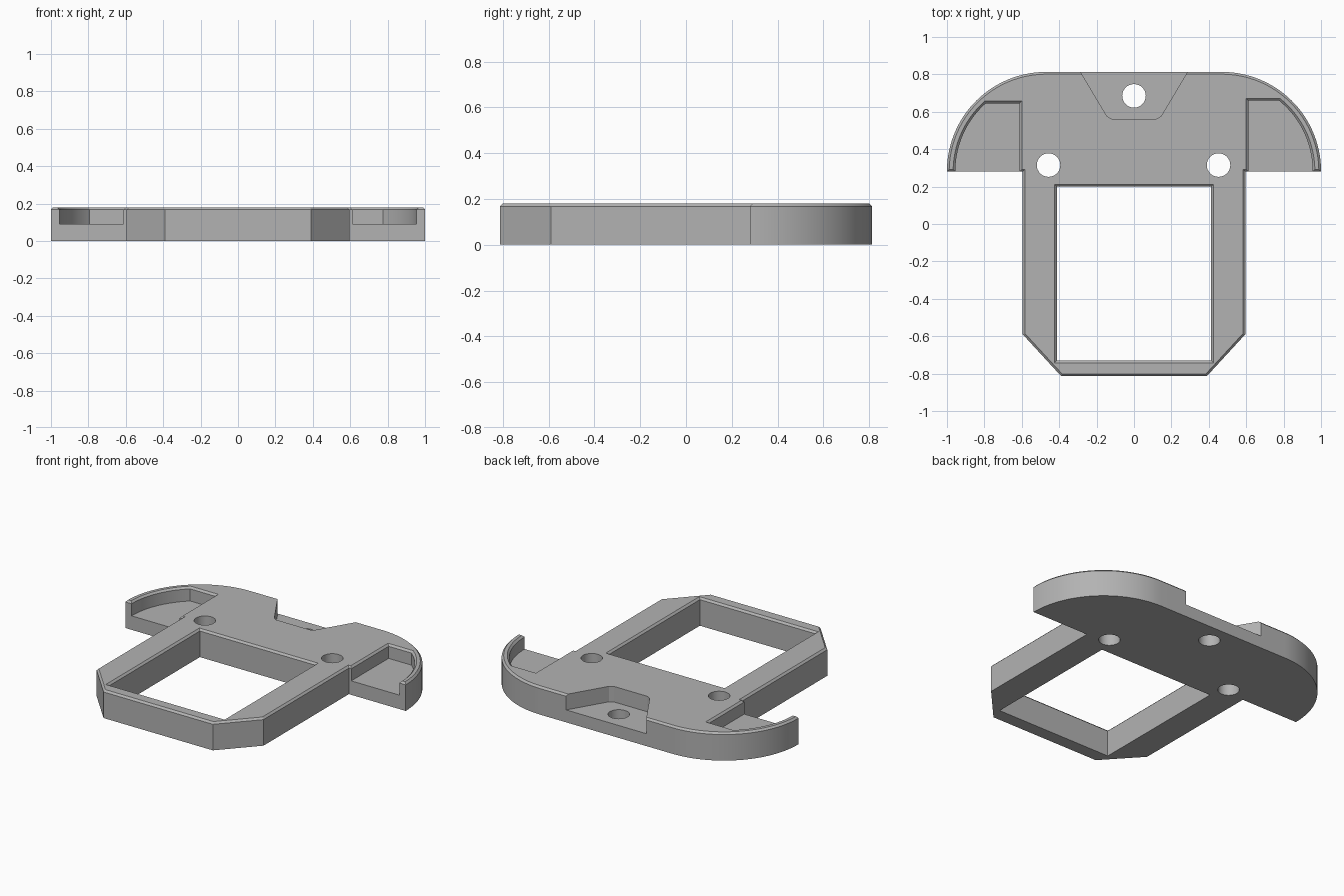
import bpy
import bmesh
from math import sin, cos, pi, radians, asin
from mathutils import Vector

cube = bpy.data.objects.get("Cube")
if cube:
    bpy.data.objects.remove(cube, do_unlink=True)

TOP = 0.18       # plate thickness
FLOOR = 0.09     # height of the recess floors
EDGE = 0.012     # chamfer size

grey = bpy.data.materials.new("plain grey")
grey.use_nodes = True
COLOUR = (0.45, 0.45, 0.45, 1)
grey.diffuse_color = COLOUR
grey.node_tree.nodes["Principled BSDF"].inputs["Base Color"].default_value = COLOUR


def arc(cx, cy, r, start, end, steps):
    return [(cx + r * cos(start + (end - start) * i / steps),
             cy + r * sin(start + (end - start) * i / steps)) for i in range(steps + 1)]


def mirror(points):
    return [(-x, y) for x, y in reversed(points)]


def grow(points, d):
    """Offset a counter-clockwise outline outwards by d with mitred corners."""
    out = []
    for i, p in enumerate(points):
        a, b, c = Vector(points[i - 1]), Vector(p), Vector(points[(i + 1) % len(points)])
        u, v = (b - a).normalized(), (c - b).normalized()
        n1, n2 = Vector((u.y, -u.x)), Vector((v.y, -v.x))
        out.append(b + (n1 + n2) * d / (1 + n1.dot(n2)))
    return out


def loft(name, points, levels):
    """Solid through the outline at each (height, offset) level."""
    bm = bmesh.new()
    rings = [[bm.verts.new((x, y, z)) for x, y in grow(points, d)] for z, d in levels]
    for low, high in zip(rings, rings[1:]):
        for i in range(len(points)):
            j = (i + 1) % len(points)
            bm.faces.new((low[i], low[j], high[j], high[i]))
    bm.faces.new(list(reversed(rings[0])))
    bm.faces.new(rings[-1])
    mesh = bpy.data.meshes.new(name)
    bm.to_mesh(mesh)
    bm.free()
    mesh.materials.append(grey)
    obj = bpy.data.objects.new(name, mesh)
    bpy.context.collection.objects.link(obj)
    return obj


def flared(name, points, base):
    """Cutter that leaves a chamfer on the top edge."""
    return loft(name, points, [(base, 0), (TOP - EDGE, 0), (TOP, EDGE), (TOP + 0.05, EDGE)])


def straight(name, points, base):
    return loft(name, points, [(base, 0), (TOP + 0.1, 0)])


# T-shaped plate with rounded shoulders and clipped front corners
half = [(0.39, -0.813), (0.595, -0.59), (0.595, 0.28), (1, 0.28)]
half += arc(0.47, 0.283, 0.53, 0.02, pi / 2, 32)
plate = loft("mounting_plate", half + mirror(half),
             [(0, 0), (TOP - EDGE, 0), (TOP, -EDGE)])

# Window in the stem
cutters = [flared("window_cutter",
                  [(-0.412, -0.73), (0.412, -0.73), (0.412, 0.2), (-0.412, 0.2)], -0.1)]


# Shoulder recesses, open towards the front
def recess(back):
    r, cy = 0.485, 0.283
    return [(0.612, 0.2), (0.955, 0.2)] + arc(0.47, cy, r, 0, asin((back - cy) / r), 20) \
        + [(0.612, back)]


cutters.append(flared("left_recess_cutter", recess(0.66), FLOOR))
cutters.append(flared("right_recess_cutter", mirror(recess(0.645)), FLOOR))

# Tapered notch in the back edge
side = [(0.12, 0.562), (0.145, 0.577), (0.28, 0.803), (0.31, 0.855)]
cutters.append(straight("notch_cutter", side + mirror(side), FLOOR - 0.01))

# Screw holes
for x, y in [(0, 0.685), (-0.457, 0.315), (0.452, 0.315)]:
    cutters.append(straight("hole_cutter", arc(x, y, 0.063, 0, 2 * pi, 32)[:-1], -0.1))

# Cut everything out of the plate
bpy.ops.object.select_all(action='DESELECT')
bpy.context.view_layer.objects.active = plate
plate.select_set(True)
for cutter in cutters:
    cutter.hide_render = True
    mod = plate.modifiers.new(cutter.name, 'BOOLEAN')
    mod.operation = 'DIFFERENCE'
    mod.solver = 'EXACT'
    mod.object = cutter
    bpy.ops.object.modifier_apply(modifier=mod.name)
    bpy.data.objects.remove(cutter, do_unlink=True)

bpy.ops.object.shade_smooth_by_angle(angle=radians(25))
